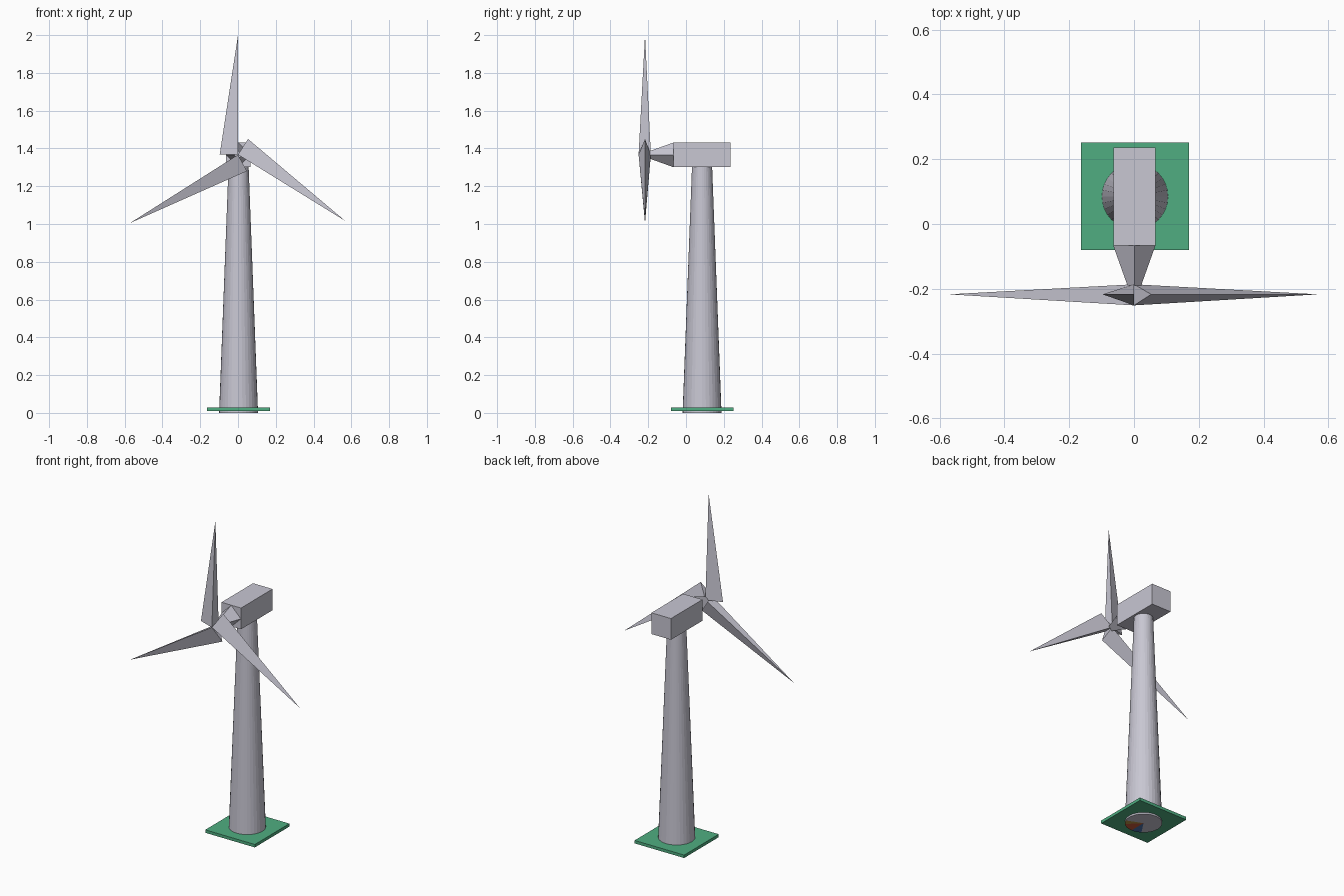
import bpy, bmesh, math
from mathutils import Matrix, Vector

if "Cube" in bpy.data.objects:
    bpy.data.objects.remove(bpy.data.objects["Cube"])


def material(name, rgb):
    m = bpy.data.materials.new(name)
    m.diffuse_color = (*rgb, 1)
    m.use_nodes = True
    m.node_tree.nodes["Principled BSDF"].inputs["Base Color"].default_value = m.diffuse_color
    return m


GREY = material("pale_grey", (0.58, 0.57, 0.65))
GREEN = material("grass_green", (0.08, 0.42, 0.22))
RED = material("orange_red", (0.58, 0.10, 0.04))
BLUE = material("dull_blue", (0.07, 0.17, 0.42))
YELLOW = material("ochre", (0.50, 0.30, 0.06))


def finish(name, bm, *mats):
    bmesh.ops.recalc_face_normals(bm, faces=bm.faces)
    me = bpy.data.meshes.new(name)
    bm.to_mesh(me)
    bm.free()
    for m in mats:
        me.materials.append(m)
    ob = bpy.data.objects.new(name, me)
    bpy.context.collection.objects.link(ob)
    return ob


def box(name, lo, hi, mat):
    lo, hi = Vector(lo), Vector(hi)
    bm = bmesh.new()
    bmesh.ops.create_cube(bm, size=1, matrix=Matrix.Translation((lo + hi) / 2)
                          @ Matrix.Diagonal((*(hi - lo), 1)))
    return finish(name, bm, mat)


# green base plate and nacelle
box("base_plate", (-0.164, -0.080, 0.010), (0.169, 0.252, 0.028), GREEN)
box("nacelle", (-0.064, -0.067, 1.303), (0.067, 0.236, 1.432), GREY)

# tapered tower, with small coloured sectors on its underside
TX, TY, TOP = 0.003, 0.085, 1.31
bm = bmesh.new()
bmesh.ops.create_cone(bm, cap_ends=True, cap_tris=True, segments=32,
                      radius1=0.103, radius2=0.053, depth=TOP,
                      matrix=Matrix.Translation((TX, TY, TOP / 2)))
for f in bm.faces:
    c = f.calc_center_median()
    if c.z < 0.001:
        a = math.degrees(math.atan2(c.y - TY, c.x - TX))
        if -125 < a < -90:
            f.material_index = 2
        elif -90 < a < -45:
            f.material_index = 1
        elif -45 < a < -22:
            f.material_index = 3
finish("tower", bm, GREY, RED, BLUE, YELLOW)

# four-sided neck tapering forward from the nacelle
bm = bmesh.new()
rings = []
for y, r in ((-0.067, 0.065), (-0.190, 0.021)):
    rings.append([bm.verts.new((0.001 + r * math.cos(k * math.pi / 2), y,
                                1.366 + r * math.sin(k * math.pi / 2)))
                  for k in range(4)])
for k in range(4):
    j = (k + 1) % 4
    bm.faces.new((rings[0][k], rings[0][j], rings[1][j], rings[1][k]))
for ring in rings:
    bm.faces.new(ring)
finish("rotor_neck", bm, GREY)

# blades: slim three-sided pyramids sharing one root edge (corner xz, tip xz)
blades = (((-0.097, 1.367), (0.0, 2.0)),
          ((0.053, 1.450), (0.568, 1.016)),
          ((0.047, 1.280), (-0.572, 1.005)))
for i, (corner, tip) in enumerate(blades):
    bm = bmesh.new()
    front = bm.verts.new((0, -0.251, 1.367))
    back = bm.verts.new((0, -0.186, 1.367))
    edge = bm.verts.new((corner[0], -0.217, corner[1]))
    end = bm.verts.new((tip[0], -0.217, tip[1]))
    for tri in ((front, back, edge), (front, back, end),
                (front, edge, end), (back, edge, end)):
        bm.faces.new(tri)
    finish(f"blade_{i + 1}", bm, GREY)
